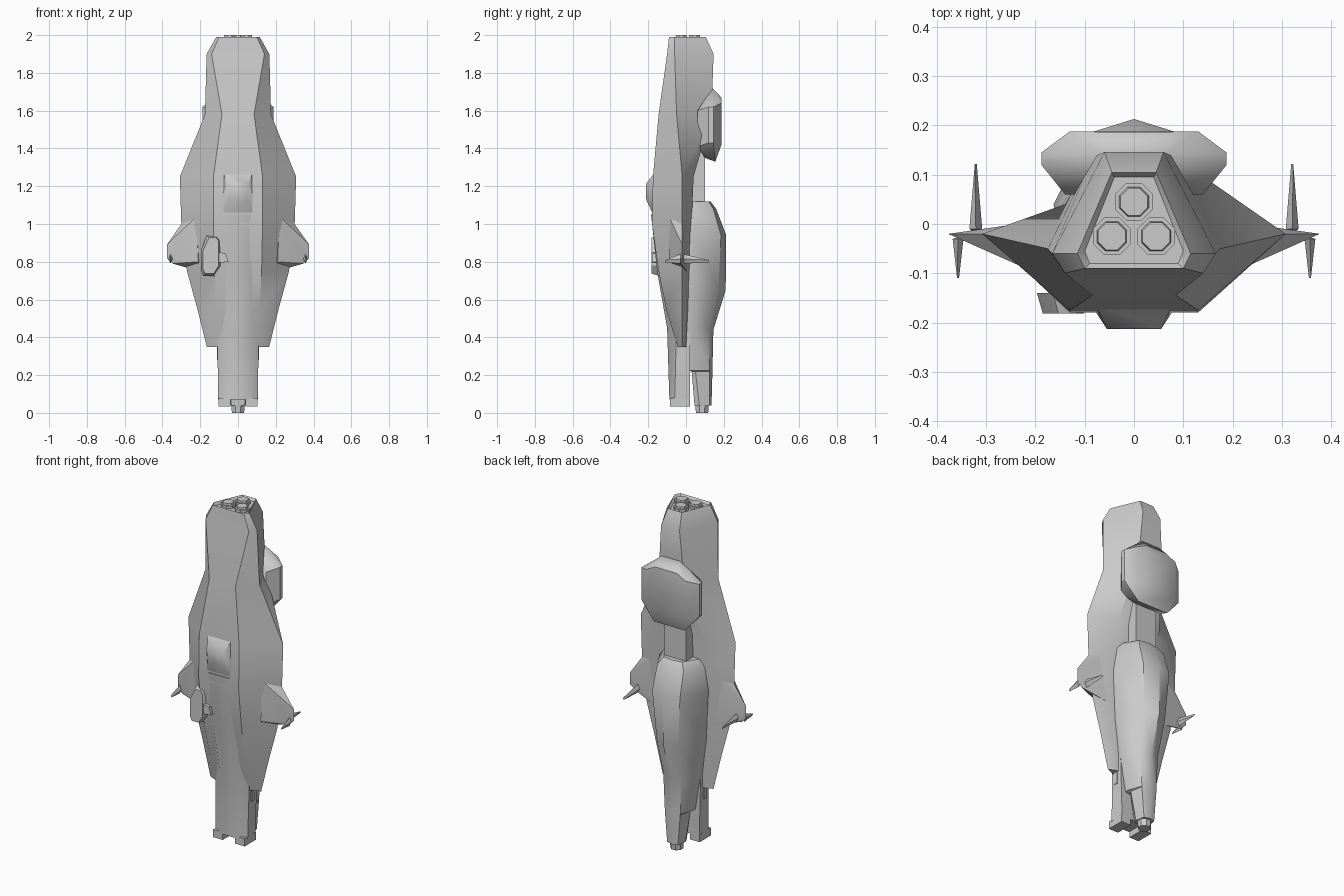
import bpy, bmesh, math
from mathutils import Vector

if "Cube" in bpy.data.objects:
    bpy.data.objects.remove(bpy.data.objects["Cube"])


def finish(bm, name, angle=38):
    bmesh.ops.recalc_face_normals(bm, faces=bm.faces)
    me = bpy.data.meshes.new(name)
    bm.to_mesh(me)
    bm.free()
    ob = bpy.data.objects.new(name, me)
    bpy.context.collection.objects.link(ob)
    bpy.ops.object.select_all(action='DESELECT')
    ob.select_set(True)
    bpy.context.view_layer.objects.active = ob
    bpy.ops.object.shade_smooth_by_angle(angle=math.radians(angle))
    return ob


def loft(name, sections):
    """Skin mirrored half outlines: sections are (z, [(x, y), ...])."""
    bm = bmesh.new()
    rings = []
    for z, half in sections:
        pts = list(half) + [(-x, y) for x, y in reversed(half) if x > 1e-5]
        rings.append([bm.verts.new((x, y, z)) for x, y in pts])
    n = len(rings[0])
    for a, b in zip(rings, rings[1:]):
        for i in range(n):
            j = (i + 1) % n
            bm.faces.new((a[i], a[j], b[j], b[i]))
    bm.faces.new(rings[0])
    bm.faces.new(rings[-1])
    return finish(bm, name)


def shell(name, pts, sides=(1,), angle=30):
    """Convex solid around points, given for the listed sides of x."""
    bm = bmesh.new()
    for s in sides:
        for x, y, z in pts:
            bm.verts.new((s * x, y, z))
    out = bmesh.ops.convex_hull(bm, input=bm.verts)
    junk = {v for v in out['geom_interior'] if isinstance(v, bmesh.types.BMVert)}
    bmesh.ops.delete(bm, geom=list(junk), context='VERTS')
    bmesh.ops.dissolve_limit(bm, angle_limit=0.02, verts=bm.verts, edges=bm.edges)
    return finish(bm, name, angle)


def box(name, x0, x1, y0, y1, z0, z1):
    return shell(name, [(x, y, z) for x in (x0, x1) for y in (y0, y1) for z in (z0, z1)])


def prism(name, x, y, z0, z1, r0, r1, n=8):
    pts = []
    for k in range(n):
        a = (k + .5) * math.tau / n
        pts += [(x + r * math.cos(a), y + r * math.sin(a), z)
                for r, z in ((r0, z0), (r1, z1))]
    return shell(name, pts)


BOTH = (1, -1)

# Main hull: z, front half width, front y, side half width, side y, rear half width, rear y
hull_rows = [
    (.35, .105, -.045, .165, -.02, .12, .0),
    (.55, .115, -.105, .215, -.02, .13, .01),
    (.75, .125, -.145, .27, -.02, .14, .02),
    (1.0, .13, -.18, .30, -.02, .14, .03),
    (1.25, .13, -.175, .308, -.02, .14, .04),
    (1.58, .085, -.145, .175, -.05, .085, .135),
    (1.9, .14, -.10, .166, -.06, .06, .146),
    (1.99, .10, -.09, .115, -.06, .045, .105),
    (1.975, .09, -.08, .10, -.055, .04, .095),
]
loft("main_hull", [(z, [(a, yf), (w, ym), (b, yb)])
                   for z, a, yf, w, ym, b, yb in hull_rows])

# Front keel running down into the tail
loft("front_keel", [
    (.07, [(.06, -.088), (.105, -.06), (.10, .02)]),
    (.45, [(.05, -.10), (.11, -.05), (.11, .02)]),
    (.75, [(.055, -.153), (.11, -.13), (.12, .02)]),
    (1.05, [(.06, -.185), (.09, -.165), (.12, .02)]),
])
shell("front_bump", [(.055, -.213, 1.21), (.05, -.211, 1.13),
                     (.08, -.16, 1.28), (.09, -.16, 1.02)], BOTH, 50)
for s in BOTH:
    box("tail_prong", s * .04, s * .103, -.085, .02, .035, .08)
    box("tail_side_peg", s * .10, s * .112, -.032, -.008, .28, .37)

# Spine and rear engine pod
box("rear_spine", -.07, .07, 0, .10, 1.0, 1.42)
loft("rear_pod", [
    (.04, [(0, .135), (.035, .125), (.045, .07), (.035, .045)]),
    (.22, [(0, .14), (.05, .125), (.065, .05), (.05, .03)]),
    (.225, [(0, .14), (.05, .125), (.08, .04), (.07, -.005)]),
    (.44, [(0, .145), (.06, .125), (.115, .04), (.11, 0)]),
    (.65, [(0, .21), (.07, .172), (.148, .05), (.14, 0)]),
    (.94, [(0, .213), (.09, .185), (.163, .04), (.16, 0)]),
    (1.08, [(0, .16), (.085, .145), (.145, .04), (.14, 0)]),
    (1.12, [(0, .13), (.06, .12), (.11, .04), (.11, 0)]),
])
prism("tail_nozzle", 0, .085, 0, .08, .035, .042)

# Rear backpack
shell("backpack", [
    (.06, .14, 1.72), (.07, .187, 1.67), (.13, .188, 1.64), (.13, .188, 1.42),
    (.188, .145, 1.62), (.188, .12, 1.62), (.188, .145, 1.43), (.188, .12, 1.43),
    (.14, .06, 1.60), (.14, .06, 1.41), (.10, .155, 1.33), (.09, .10, 1.35),
], BOTH, 38)

# Nose barrels
for x, y in ((0, .045), (-.045, -.025), (.045, -.025)):
    prism("nose_barrel", x, y, 1.93, 1.99, .041, .041)
    prism("nose_barrel_core", x, y, 1.97, 2.0, .038, .03)

# Wings with tapered spikes fore and aft
for s in BOTH:
    shell("wing", [
        (.377, -.02, .89), (.377, -.02, .82), (.345, -.025, .79), (.30, -.02, 1.0),
        (.22, -.09, 1.04), (.21, -.09, .80), (.18, .008, 1.06), (.17, .008, .74),
    ], (s,), 40)
    for x, yb, yt, r in ((.321, -.01, .122, .013), (.357, -.03, -.11, .011)):
        z, tip = .815, .803
        shell("wing_spike", [(x - r, yb, z), (x + r, yb, z), (x, yb, z + .025),
                             (x, yb, z - .025), (x, yb * .4 - .015, z),
                             (x - .002, yt, tip - .006), (x + .002, yt, tip + .006)], (s,))

# Offset turret on the front left
shell("turret_body", [(x, y, z) for y, d in ((-.182, .012), (-.14, 0))
                      for x, z in ((-.165 + d, .94 - d), (-.105 - d, .94 - d),
                                   (-.09 - d, .91), (-.09 - d, .78),
                                   (-.13, .725 + d), (-.185 + d, .725 + d),
                                   (-.197 + d, .76), (-.197 + d, .86))])
shell("turret_arm", [(x, y, z) for y in (-.178, -.13)
                     for x, z in ((-.10, .85), (-.065, .845), (-.05, .80), (-.10, .795))])
